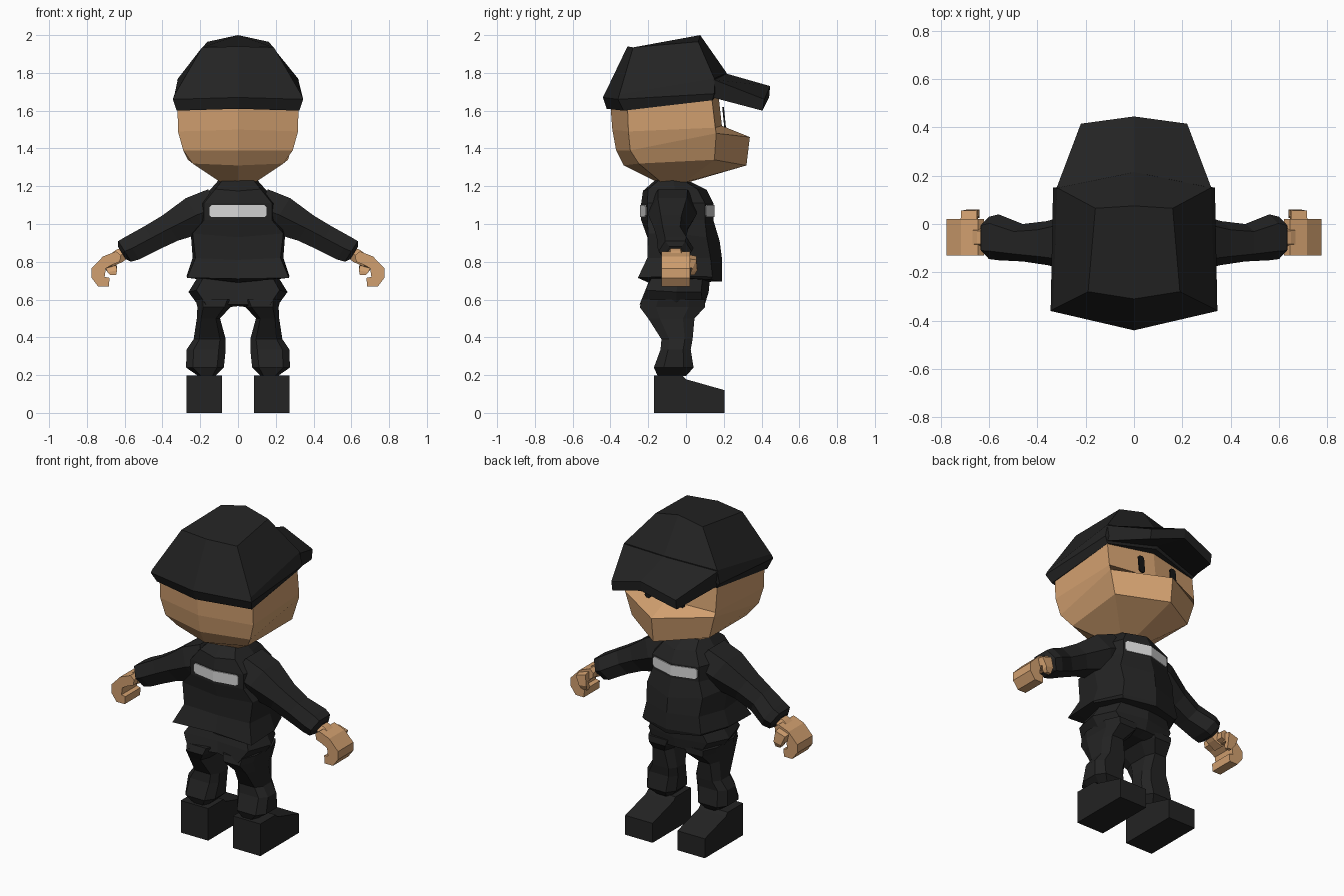
import bpy, bmesh

cube = bpy.data.objects.get("Cube")
if cube:
    bpy.data.objects.remove(cube)


def material(name, rgb):
    m = bpy.data.materials.new(name)
    m.use_nodes = True
    m.diffuse_color = (*rgb, 1)
    bsdf = m.node_tree.nodes["Principled BSDF"]
    bsdf.inputs["Base Color"].default_value = (*rgb, 1)
    bsdf.inputs["Roughness"].default_value = 0.9
    return m


BLACK = material("black cloth", (0.017, 0.017, 0.017))
EYE = material("eye black", (0.008, 0.008, 0.008))
SKIN = material("skin", (0.64, 0.35, 0.16))
WHITE = material("pale grey patch", (0.68, 0.68, 0.68))


def loft(name, rings, mat):
    """Skin a list of equal-length rings and close both ends."""
    bm = bmesh.new()
    loops = [[bm.verts.new(p) for p in r] for r in rings]
    n = len(loops[0])
    for a, b in zip(loops, loops[1:]):
        for i in range(n):
            j = (i + 1) % n
            bm.faces.new((a[i], a[j], b[j], b[i]))
    bm.faces.new(loops[0][::-1])
    bm.faces.new(loops[-1])
    bmesh.ops.recalc_face_normals(bm, faces=bm.faces)
    me = bpy.data.meshes.new(name)
    bm.to_mesh(me)
    bm.free()
    me.materials.append(mat)
    ob = bpy.data.objects.new(name, me)
    bpy.context.collection.objects.link(ob)
    return ob


def whole(half):
    """Half ring from back centre to front centre, mirrored into a full ring."""
    return half + [(-x, y, z) for x, y, z in half[-2:0:-1]]


def pair(name, rings, mat):
    """Left part and its mirror image."""
    for side, s in (("left", 1), ("right", -1)):
        loft(f"{side}_{name}", [[(s * x, y, z) for x, y, z in r] for r in rings], mat)


# Head: six-sided rings with a wedge-shaped muzzle
head = [
    [(0, -.15, 1.22), (.09, -.13, 1.22), (.09, -.01, 1.22), (0, .01, 1.22)],
    [(0, -.33, 1.31), (.24, -.25, 1.32), (.265, .15, 1.34), (0, .32, 1.31)],
    [(0, -.37, 1.39), (.29, -.295, 1.39), (.305, .16, 1.48), (0, .338, 1.46)],
    [(0, -.39, 1.50), (.318, -.305, 1.49), (.31, .155, 1.51), (0, .19, 1.52)],
    [(0, -.40, 1.63), (.32, -.31, 1.63), (.31, .135, 1.68), (0, .17, 1.70)],
]
loft("head", [whole(r) for r in head], SKIN)

# Eyes: thin tall plates with clipped corners
outline = [(-.02, -.045), (-.01, -.055), (.01, -.055), (.02, -.045),
           (.02, .045), (.01, .055), (-.01, .055), (-.02, .045)]
pair("eye", [[(.115 + u, y + v * -.1, 1.565 + v) for u, v in outline]
             for y in (.197, .206)], EYE)

# Cap crown with a narrow lip
cap = [
    [(0, -.42, 1.61), (.325, -.33, 1.60), (.31, .14, 1.655), (0, .19, 1.71)],
    [(0, -.44, 1.67), (.345, -.36, 1.66), (.335, .15, 1.69), (0, .20, 1.73)],
    [(0, -.43, 1.69), (.335, -.353, 1.685), (.318, .15, 1.77), (0, .215, 1.80)],
    [(0, -.31, 1.94), (.19, -.28, 1.935), (.16, .065, 1.965), (0, .075, 2.0)],
]
loft("cap_crown", [whole(r) for r in cap], BLACK)

# Cap brim, arched across its width
corner = [(.322, .145, 1.765), (.22, .415, 1.66), (.22, .405, 1.60), (.315, .14, 1.67)]
middle = [(0, .20, 1.80), (0, .445, 1.73), (0, .44, 1.67), (0, .17, 1.735)]
loft("cap_brim", [corner, middle, [(-x, y, z) for x, y, z in corner]], BLACK)

# Sweater body
sweater = [
    [(0, -.20, .69), (.24, -.20, .72), (.265, -.03, .715), (.19, .13, .705), (0, .19, .695)],
    [(0, -.225, .71), (.27, -.255, .715), (.272, -.03, .725), (.20, .14, .72), (0, .19, .72)],
    [(0, -.20, .81), (.225, -.205, .82), (.24, -.03, .82), (.18, .13, .82), (0, .19, .82)],
    [(0, -.205, .93), (.24, -.20, .95), (.25, -.05, .95), (.19, .11, .93), (0, .178, .91)],
    [(0, -.237, 1.02), (.18, -.205, 1.02), (.23, -.06, 1.02), (.16, .10, 1.02), (0, .145, 1.02)],
    [(0, -.237, 1.11), (.18, -.205, 1.11), (.22, -.06, 1.11), (.16, .10, 1.11), (0, .145, 1.11)],
    [(0, -.228, 1.175), (.12, -.20, 1.185), (.14, -.06, 1.19), (.11, .06, 1.185), (0, .11, 1.18)],
    [(0, -.16, 1.235), (.08, -.14, 1.235), (.10, -.07, 1.235), (.08, -.02, 1.235), (0, 0, 1.235)],
]
loft("sweater_body", [whole(r) for r in sweater], BLACK)


# Chest and back patches that bend at the centre line
def patch(name, y0, slope, out):
    rings = []
    for x, h in ((-.152, .02), (-.14, .032), (0, .032), (.14, .032), (.152, .02)):
        y = y0 + slope * abs(x)
        rings.append([(x, y - out, 1.068 - h), (x, y + out, 1.068 - h),
                      (x, y + out, 1.068 + h), (x, y - out, 1.068 + h)])
    loft(name, rings, WHITE)


patch("back_patch", -.238, .178, .0045)
patch("chest_patch", .146, -.281, .0045)


# Sleeves, wrists: six-sided sections square to the arm direction
def arm_section(x, z, h, y0, y1):
    ym, q = (y0 + y1) / 2, (y1 - y0) * .3
    flat = [(h, ym - q), (h, ym + q), (0, y1), (-h, ym + q), (-h, ym - q), (0, y0)]
    return [(x + .53 * u, y, z + .85 * u) for u, y in flat]


pair("sleeve", [arm_section(*a) for a in (
    (.10, 1.09, .11, -.20, .06), (.22, 1.048, .105, -.20, .055),
    (.36, .978, .078, -.17, .012), (.46, .925, .072, -.155, 0),
    (.56, .872, .07, -.15, .04), (.60, .855, .064, -.145, .03),
    (.615, .847, .04, -.11, 0))], BLACK)
pair("wrist", [arm_section(*a) for a in (
    (.58, .86, .03, -.10, -.01), (.63, .83, .036, -.10, -.01),
    (.68, .80, .03, -.11, 0))], SKIN)

# Curled hands and thumbs
hook = [(.62, .835), (.645, .855), (.715, .828), (.775, .765), (.775, .715), (.74, .668),
        (.684, .668), (.68, .715), (.706, .72), (.70, .765), (.665, .785), (.625, .80)]
pair("hand", [[(x, y, z) for x, z in hook] for y in (-.13, .02)], SKIN)
pair("thumb", [
    [(.65, -.02, .845), (.72, -.02, .82), (.71, -.02, .775), (.65, -.02, .785)],
    [(.65, .055, .83), (.715, .055, .81), (.705, .035, .765), (.645, .035, .78)],
    [(.64, .06, .765), (.69, .06, .755), (.69, .025, .745), (.64, .025, .755)],
    [(.645, .045, .73), (.675, .045, .73), (.675, .025, .73), (.645, .025, .73)]], SKIN)

# Trousers: hips, then a loft down each leg
hips = [
    [(0, -.18, .74), (.17, -.17, .74), (.20, -.04, .74), (.15, .09, .74), (0, .13, .74)],
    [(0, -.20, .65), (.22, -.215, .65), (.262, -.05, .64), (.20, .08, .64), (0, .12, .64)],
    [(0, -.20, .575), (.17, -.245, .575), (.215, -.05, .575), (.16, .09, .575), (0, .10, .575)],
    [(0, -.13, .565), (.14, -.20, .55), (.19, -.05, .55), (.14, .05, .55), (0, .03, .565)],
]
loft("trouser_hips", [whole(r) for r in hips], BLACK)


def leg_section(z, x0, x1, y0, y1):
    xm, q = (x0 + x1) / 2, (x1 - x0) * .32
    yq = (y1 - y0) * .25
    return [(x0, y0 + yq, z), (xm - q, y0, z), (xm + q, y0, z), (x1, y0 + yq, z),
            (x1, y1 - yq, z), (xm + q, y1, z), (xm - q, y1, z), (x0, y1 - yq, z)]


pair("trouser_leg", [leg_section(*a) for a in (
    (.60, .02, .225, -.23, .10), (.56, .04, .215, -.245, .10),
    (.50, .095, .218, -.20, .045), (.39, .065, .235, -.13, .035),
    (.335, .065, .272, -.135, .025), (.24, .075, .275, -.17, .04),
    (.195, .12, .21, -.15, 0))], BLACK)

# Boots: side profile extruded across the width
boot = [(-.17, 0), (.205, 0), (.205, .12), (0, .178), (-.02, .198), (-.17, .198)]
pair("boot", [[(x, y, z) for y, z in boot] for x in (.085, .272)], BLACK)
